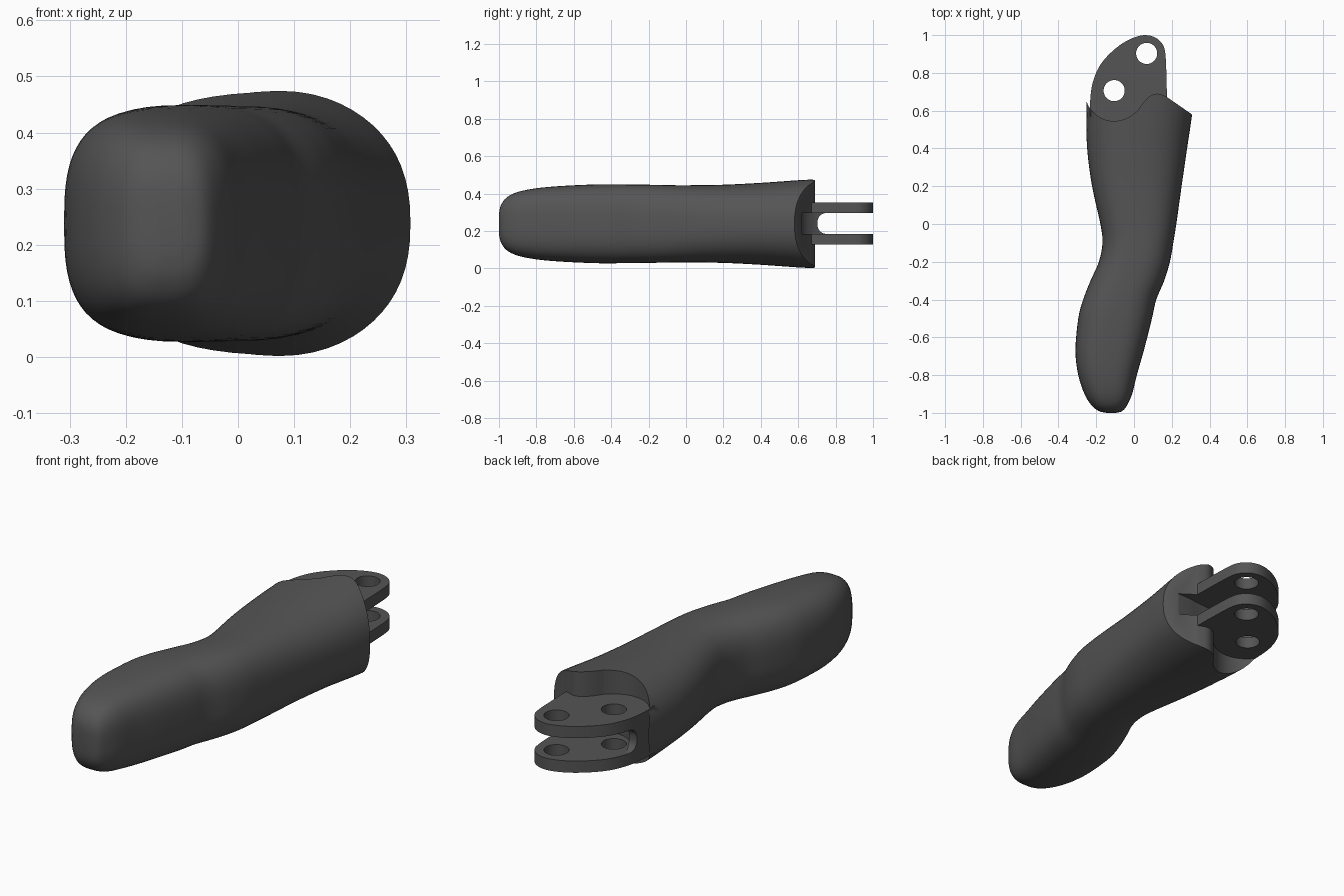
import bpy, bmesh, math
from math import sin, cos, pi, copysign

if "Cube" in bpy.data.objects:
    bpy.data.objects.remove(bpy.data.objects["Cube"])

ZC = 0.238  # mid height of the handle


def new_object(name, bm):
    bmesh.ops.recalc_face_normals(bm, faces=bm.faces)
    me = bpy.data.meshes.new(name)
    bm.to_mesh(me)
    bm.free()
    ob = bpy.data.objects.new(name, me)
    bpy.context.collection.objects.link(ob)
    return ob


def smooth_path(pts, steps):
    """Catmull-Rom interpolation of tuples of any size."""
    out = []
    for i in range(len(pts) - 1):
        p = [pts[max(0, min(len(pts) - 1, i + k))] for k in (-1, 0, 1, 2)]
        for s in range(steps):
            t = s / steps
            out.append(tuple(0.5 * (2 * b + (c - a) * t + (2 * a - 5 * b + 4 * c - d) * t * t
                                    + (3 * b - a - 3 * c + d) * t ** 3)
                             for a, b, c, d in zip(*p)))
    return out + [pts[-1]]


def prism(name, outline, lo, hi, along_x=False):
    """Extrude an (x, y) outline along z, or a (y, z) outline along x."""
    bm = bmesh.new()
    place = (lambda p, d: (d, p[0], p[1])) if along_x else (lambda p, d: (p[0], p[1], d))
    a, b = [[bm.verts.new(place(p, d)) for p in outline] for d in (lo, hi)]
    bm.faces.new(a)
    bm.faces.new(b)
    for i in range(len(a)):
        j = (i + 1) % len(a)
        bm.faces.new((a[i], a[j], b[j], b[i]))
    return new_object(name, bm)


def boolean(ob, other, op):
    other.hide_render = True
    m = ob.modifiers.new(op, 'BOOLEAN')
    m.operation, m.solver, m.object = op, 'EXACT', other
    bpy.context.view_layer.objects.active = ob
    bpy.ops.object.modifier_apply(modifier=m.name)
    bpy.data.objects.remove(other)


def arc(cx, cy, r, a0, a1, n):
    return [(cx + r * cos(math.radians(a0 + (a1 - a0) * i / n)),
             cy + r * sin(math.radians(a0 + (a1 - a0) * i / n))) for i in range(n + 1)]


# Handle sections: y, left x, right x, half height
sections = [
    (-1.0, -0.145, -0.095, 0.055), (-0.99, -0.187, -0.062, 0.098), (-0.96, -0.225, -0.037, 0.14),
    (-0.9, -0.262, -0.01, 0.17), (-0.8, -0.295, 0.015, 0.19), (-0.67, -0.31, 0.052, 0.202),
    (-0.5, -0.295, 0.095, 0.21), (-0.4, -0.269, 0.118, 0.211), (-0.3, -0.23, 0.16, 0.21),
    (-0.2, -0.186, 0.19, 0.209), (-0.1, -0.167, 0.208, 0.207), (0.0, -0.178, 0.224, 0.206),
    (0.2, -0.222, 0.252, 0.209), (0.4, -0.248, 0.281, 0.219), (0.6, -0.252, 0.31, 0.233),
    (0.8, -0.242, 0.329, 0.245)]
SEG = 64
bm = bmesh.new()
rings = []
for y, xl, xr, hz in smooth_path(sections, 4):
    k = min(1, max(0, (y + 0.5) / 0.9))
    e = 2 / (2.9 - 0.55 * k)          # boxier at the butt, rounder at the hinge
    cx, hx = (xl + xr) / 2, (xr - xl) / 2
    ring = []
    for i in range(SEG):
        c, s = cos(2 * pi * i / SEG), sin(2 * pi * i / SEG)
        ring.append(bm.verts.new((cx + hx * copysign(abs(c) ** e, c), y,
                                  ZC + hz * copysign(abs(s) ** e, s))))
    rings.append(ring)
for a, b in zip(rings, rings[1:]):
    for i in range(SEG):
        j = (i + 1) % SEG
        bm.faces.new((a[i], a[j], b[j], b[i]))
bm.faces.new(rings[0])
bm.faces.new(rings[-1])
handle = new_object("handle", bm)

# Shaped hinge end: round recess, hump and slanted shoulder
cut = [(-0.4, 0.66)] + arc(-0.105, 0.7, 0.155, 195, 305, 22)
cut += smooth_path([(0.02, 0.6), (0.05, 0.643), (0.085, 0.677), (0.125, 0.69), (0.17, 0.675)], 4)
cut += [(0.307, 0.58), (0.5, 0.44), (0.5, 1.0), (-0.4, 1.0)]
boolean(handle, prism("end_cutter", cut, -0.3, 0.8), 'DIFFERENCE')

# Hinge lug block
lug = smooth_path([(-0.234, 0.58), (-0.23, 0.68), (-0.215, 0.76), (-0.18, 0.84), (-0.125, 0.905),
                   (-0.06, 0.957), (0.0, 0.987), (0.06, 1.0), (0.115, 0.986), (0.152, 0.95),
                   (0.166, 0.9), (0.172, 0.78), (0.174, 0.67)], 4)
lug += [(0.174, 0.48), (-0.19, 0.48)]
boolean(handle, prism("hinge_lug", lug, 0.127, 0.353), 'UNION')

# Slot between the plates: rounded at the left wall, square and deeper to the right
Z0, Z1, R = 0.184, 0.296, 0.048
rounded = arc(0.703 + R, Z1 - R, R, 90, 180, 8) + arc(0.703 + R, Z0 + R, R, 180, 270, 8)
rounded += [(1.1, Z0), (1.1, Z1)]
boolean(handle, prism("rounded_slot_cutter", rounded, -0.35, 0.4, True), 'DIFFERENCE')
slot = smooth_path([(-0.2, 0.8), (-0.19, 0.72), (-0.16, 0.66), (-0.11, 0.62), (-0.02, 0.605),
                    (0.1, 0.61), (0.2, 0.62), (0.4, 0.62)], 4)
slot += [(0.4, 1.1), (-0.2, 1.1)]
boolean(handle, prism("slot_cutter", slot, Z0, Z1), 'DIFFERENCE')

# Pin holes
for x, y in ((-0.105, 0.706), (0.067, 0.903)):
    boolean(handle, prism("hole_cutter", arc(x, y, 0.056, 0, 348.75, 31), -0.1, 0.6), 'DIFFERENCE')

# Dark grey finish
mat = bpy.data.materials.new("dark_grey")
mat.diffuse_color = (0.09, 0.09, 0.09, 1)
mat.use_nodes = True
mat.node_tree.nodes["Principled BSDF"].inputs["Base Color"].default_value = mat.diffuse_color
handle.data.materials.clear()
handle.data.materials.append(mat)

bpy.ops.object.select_all(action='DESELECT')
handle.select_set(True)
bpy.context.view_layer.objects.active = handle
bpy.ops.object.shade_smooth_by_angle(angle=math.radians(35))
